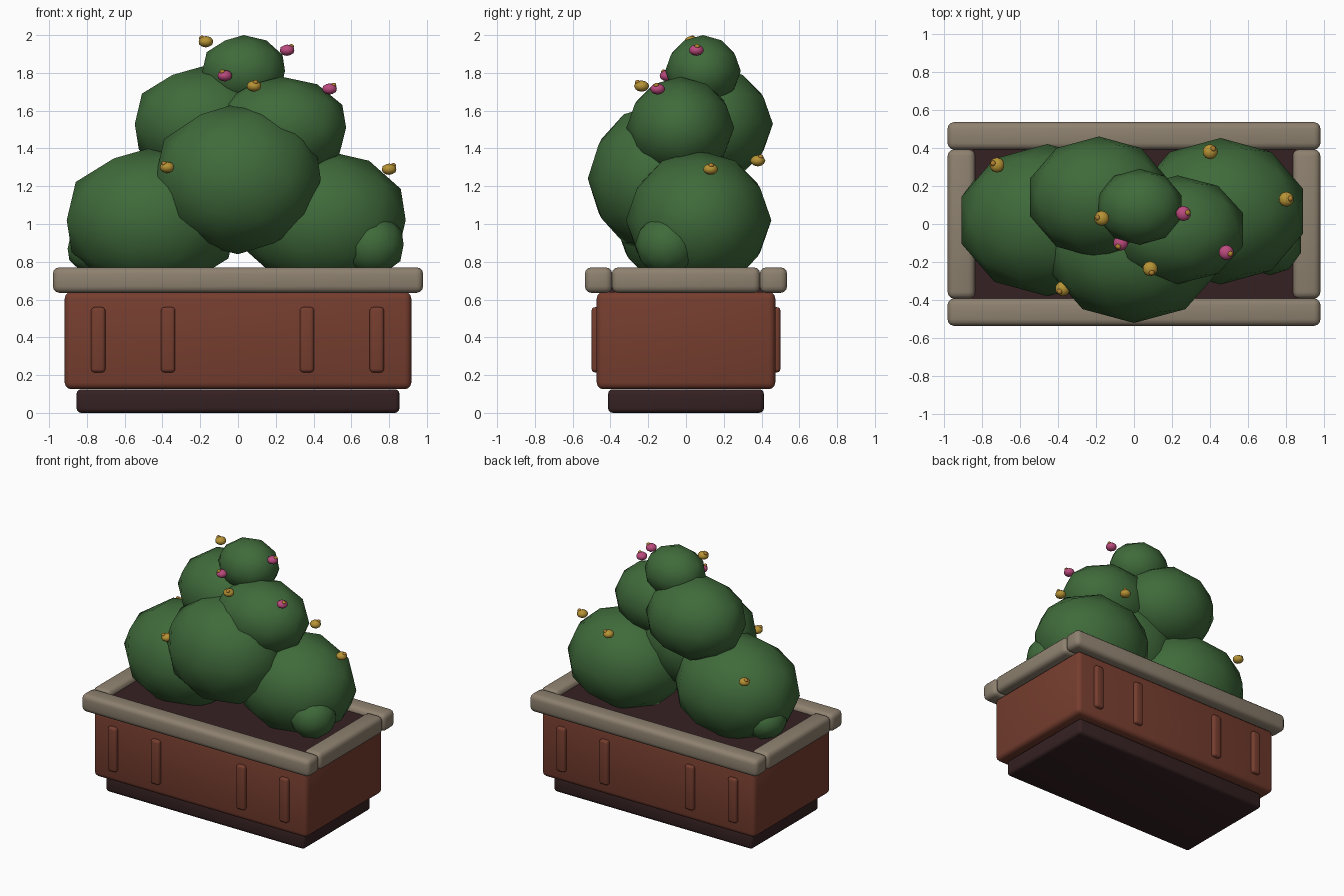
import bpy
import math
from mathutils import Vector

if "Cube" in bpy.data.objects:
    bpy.data.objects.remove(bpy.data.objects["Cube"], do_unlink=True)


def material(name, rgb):
    m = bpy.data.materials.new(name)
    m.use_nodes = True
    m.diffuse_color = (*rgb, 1)
    m.node_tree.nodes["Principled BSDF"].inputs["Base Color"].default_value = (*rgb, 1)
    return m


leaf = material("leaf green", (0.05, 0.145, 0.043))
clay = material("terracotta", (0.18, 0.047, 0.028))
stone = material("rim stone", (0.27, 0.22, 0.16))
earth = material("dark earth", (0.036, 0.015, 0.016))
yellow = material("yellow petal", (0.47, 0.29, 0.035))
pink = material("pink petal", (0.50, 0.07, 0.21))
ochre = material("flower centre", (0.45, 0.22, 0.03))


def block(name, center, size, mat, bevel):
    """Rounded box given by its centre and full size."""
    bpy.ops.mesh.primitive_cube_add(size=1, location=center)
    ob = bpy.context.object
    ob.name = name
    ob.scale = size
    bpy.ops.object.transform_apply(location=False, rotation=False, scale=True)
    ob.data.materials.append(mat)
    if bevel:
        mod = ob.modifiers.new("rounding", "BEVEL")
        mod.width = bevel
        mod.segments = 3
        bpy.ops.object.modifier_apply(modifier=mod.name)
        bpy.ops.object.shade_smooth_by_angle(angle=math.radians(40))
    return ob


def blob(name, center, radii, mat, subdivisions=2):
    """Smooth-shaded low-poly ellipsoid."""
    bpy.ops.mesh.primitive_ico_sphere_add(subdivisions=subdivisions, radius=1, location=center)
    ob = bpy.context.object
    ob.name = name
    ob.scale = radii
    bpy.ops.object.transform_apply(location=False, rotation=False, scale=True)
    ob.data.materials.append(mat)
    bpy.ops.object.shade_smooth()
    return ob


# Planter box
block("planter_base", (0, 0, 0.0625), (1.71, 0.825, 0.125), earth, 0.025)
block("planter_body", (0, 0, 0.383), (1.835, 0.945, 0.515), clay, 0.035)
block("soil", (0, 0, 0.685), (1.7, 0.82, 0.09), earth, 0)

# Rim rails
for side, word in ((-1, "front"), (1, "back")):
    block(word + "_rim", (0, side * 0.463, 0.703), (1.96, 0.145, 0.135), stone, 0.035)
for side, word in ((-1, "right"), (1, "left")):
    block(word + "_rim", (side * 0.907, 0, 0.703), (0.145, 0.785, 0.135), stone, 0.035)

# Raised ribs on both long walls
for side, word in ((-1, "front"), (1, "back")):
    for x in (-0.74, -0.37, 0.365, 0.735):
        block(word + "_rib", (x, side * 0.475, 0.387), (0.075, 0.05, 0.345), clay, 0.018)

# Bush masses
blob("bush_right", (-0.455, 0.02, 1.02), (0.475, 0.40, 0.385), leaf)
blob("bush_left", (0.455, 0.067, 1.02), (0.455, 0.385, 0.37), leaf)
blob("bush_front", (0, -0.14, 1.24), (0.46, 0.38, 0.40), leaf)
blob("bush_upper_right", (-0.185, 0.14, 1.53), (0.38, 0.32, 0.305), leaf)
blob("bush_upper_left", (0.23, -0.03, 1.51), (0.36, 0.285, 0.27), leaf)
blob("bush_top", (0.03, 0.09, 1.81), (0.23, 0.2, 0.19), leaf)
blob("bush_sprig_left", (0.715, -0.10, 0.89), (0.17, 0.17, 0.165), leaf)
blob("bush_sprig_right", (-0.745, 0.10, 0.87), (0.165, 0.16, 0.14), leaf)

# Flowers: flattened petals with a small centre facing outward
FLOWERS = (
    (yellow, (-0.17, 0.03, 1.965)), (pink, (0.26, 0.055, 1.92)),
    (pink, (-0.07, -0.10, 1.785)), (yellow, (0.085, -0.235, 1.73)),
    (pink, (0.485, -0.15, 1.715)), (yellow, (-0.375, -0.34, 1.30)),
    (yellow, (0.80, 0.13, 1.29)), (yellow, (0.40, 0.38, 1.335)),
    (yellow, (-0.72, 0.31, 1.235)),
)
for mat, spot in FLOWERS:
    place = Vector(spot)
    out = Vector((place.x, place.y, 0)).normalized()
    blob("flower_petals", place, (0.04, 0.04, 0.03), mat)
    blob("flower_centre", place + out * 0.022 + Vector((0, 0, 0.02)), (0.015, 0.015, 0.013), ochre)
